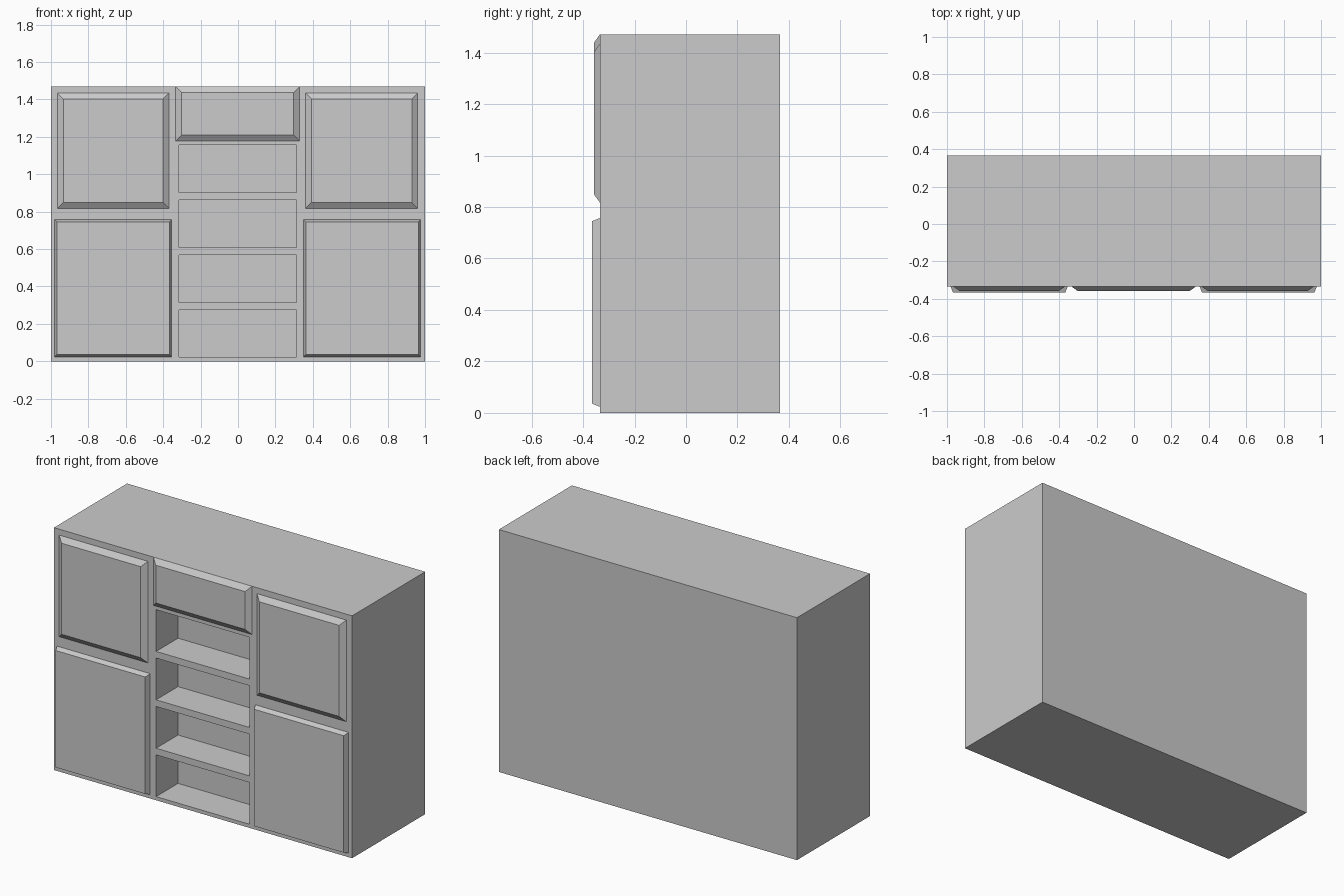
import bpy
import bmesh

default = bpy.data.objects.get("Cube")
if default:
    bpy.data.objects.remove(default, do_unlink=True)

BACK, FRONT, HEIGHT = 0.365, -0.335, 1.47

grey = bpy.data.materials.new("plain grey")
grey.use_nodes = True
colour = (0.6, 0.6, 0.6, 1)
grey.diffuse_color = colour
grey.node_tree.nodes["Principled BSDF"].inputs["Base Color"].default_value = colour


def frustum(name, x0, x1, z0, z1, back, front, inset_x=0.0, inset_z=0.0):
    """Box standing on the xz rectangle at y=back, with its front face inset."""
    bm = bmesh.new()
    bmesh.ops.create_cube(bm, size=1)
    for v in bm.verts:
        near = v.co.y < 0
        dx, dz = (inset_x, inset_z) if near else (0, 0)
        v.co = (x0 + dx if v.co.x < 0 else x1 - dx,
                front if near else back,
                z0 + dz if v.co.z < 0 else z1 - dz)
    mesh = bpy.data.meshes.new(name)
    bm.to_mesh(mesh)
    bm.free()
    mesh.materials.append(grey)
    obj = bpy.data.objects.new(name, mesh)
    bpy.context.collection.objects.link(obj)
    return obj


# Cabinet body
body = frustum("cabinet_body", -1, 1, 0, HEIGHT, BACK, FRONT)

# Four open shelves cut into the middle column
cutters = []
for i in range(4):
    z = 0.022 + 0.2935 * i
    cutter = frustum("shelf_cutter", -0.315, 0.313, z, z + 0.253, -0.125, FRONT - 0.1)
    cutter.hide_render = True
    cutters.append(cutter)
    cut = body.modifiers.new("shelf_opening", 'BOOLEAN')
    cut.operation = 'DIFFERENCE'
    cut.solver = 'EXACT'
    cut.object = cutter
bpy.context.view_layer.objects.active = body
for name in [m.name for m in body.modifiers]:
    bpy.ops.object.modifier_apply(modifier=name)
for cutter in cutters:
    bpy.data.objects.remove(cutter, do_unlink=True)

# Bevelled upper doors and the middle top panel
SEAT = FRONT + 0.005  # panels are sunk slightly into the body
for name, x0, x1, z0, z1 in (
        ("right_upper_door", -0.965, -0.37, 0.818, 1.434),
        ("left_upper_door", 0.362, 0.961, 0.818, 1.434),
        ("middle_top_panel", -0.333, 0.33, 1.177, HEIGHT)):
    frustum(name, x0, x1, z0, z1, FRONT, -0.358, 0.032, 0.032)

# Thicker lower doors with narrow sloping edges
for name, x0, x1 in (("right_lower_door", -0.98, -0.355),
                     ("left_lower_door", 0.351, 0.977)):
    frustum(name, x0, x1, 0.024, 0.757, FRONT, -0.365, 0.012, 0.012)
